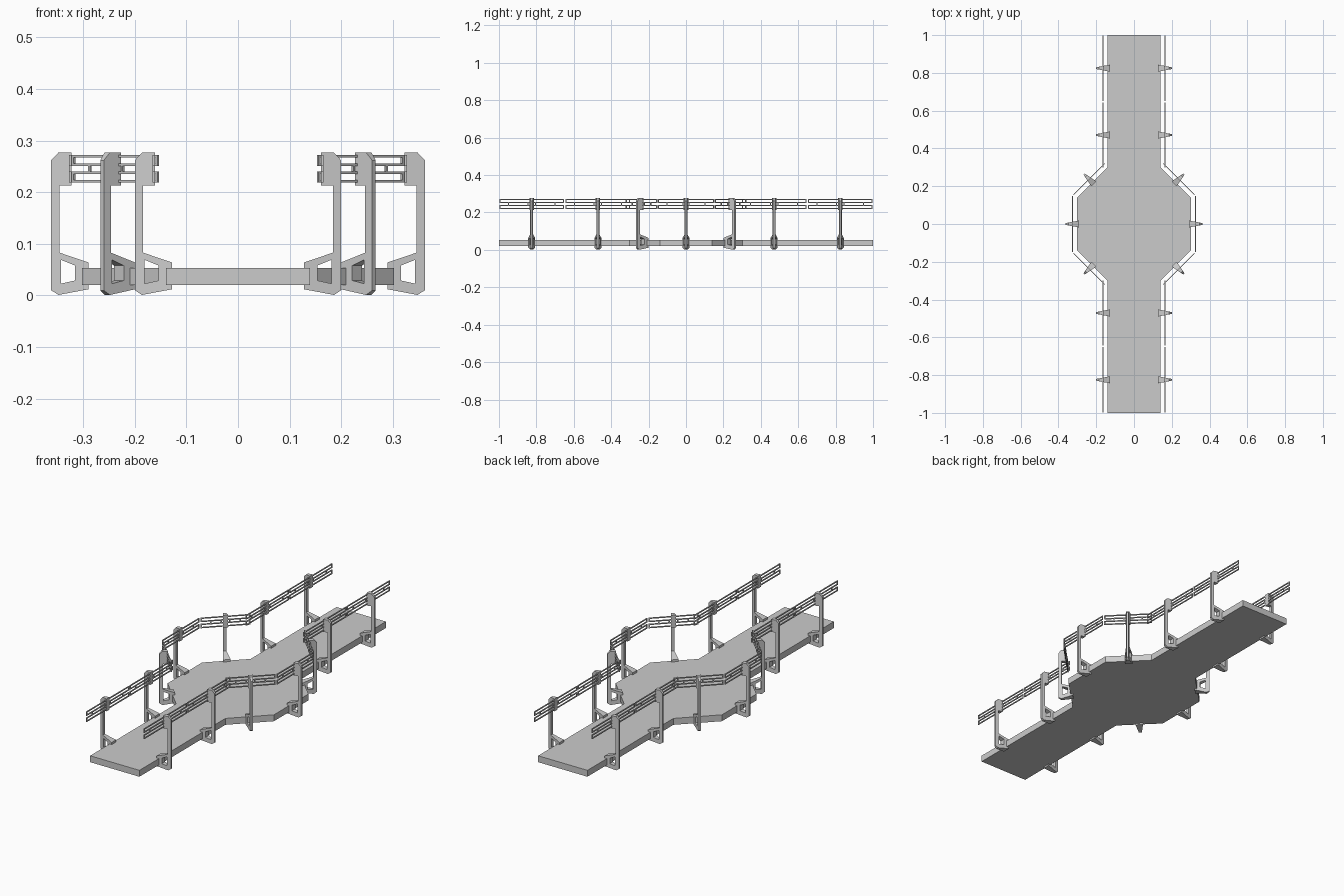
import bpy, bmesh, math
from mathutils import Matrix, Vector

cube = bpy.data.objects.get("Cube")
if cube:
    bpy.data.objects.remove(cube)

grey = bpy.data.materials.new("light_grey")
grey.use_nodes = True
COLOUR = (0.6, 0.6, 0.6, 1)
grey.diffuse_color = COLOUR
grey.node_tree.nodes["Principled BSDF"].inputs["Base Color"].default_value = COLOUR


def finish(name, bm, matrix=None):
    bmesh.ops.recalc_face_normals(bm, faces=bm.faces)
    mesh = bpy.data.meshes.new(name)
    bm.to_mesh(mesh)
    bm.free()
    mesh.materials.append(grey)
    obj = bpy.data.objects.new(name, mesh)
    if matrix:
        obj.matrix_world = matrix
    bpy.context.collection.objects.link(obj)
    return obj


def slab(name, outline, z0, z1):
    bm = bmesh.new()
    face = bm.faces.new([bm.verts.new((x, y, z0)) for x, y in outline])
    ext = bmesh.ops.extrude_face_region(bm, geom=[face])
    verts = [v for v in ext["geom"] if isinstance(v, bmesh.types.BMVert)]
    bmesh.ops.translate(bm, verts=verts, vec=(0, 0, z1 - z0))
    return finish(name, bm)


# Post side profile (outward distance from deck edge, height) and its foot opening
POST = [(-0.012, 0.012), (0.046, 0.001), (0.06, 0.01), (0.06, 0.262), (0.046, 0.277),
        (0.021, 0.277), (0.021, 0.213), (0.044, 0.213), (0.044, 0.083), (-0.012, 0.064)]
OPENING = [(0.014, 0.029), (0.041, 0.023), (0.041, 0.069), (0.014, 0.058)]


def half_width(d):
    # Posts are wedges, wide at the deck and thin outside
    return 0.0185 - (d + 0.012) * 0.19


def post(name, matrix):
    bm = bmesh.new()
    loops = [[[bm.verts.new((d, s * half_width(d), z)) for d, z in shape]
              for shape in (POST, OPENING)] for s in (-1, 1)]
    for side in loops:
        edges = [bm.edges.new((lp[i - 1], lp[i])) for lp in side for i in range(len(lp))]
        bmesh.ops.triangle_fill(bm, edges=edges, use_beauty=True)
    for a, b in zip(*loops):
        for i in range(len(a)):
            bm.faces.new((a[i - 1], a[i], b[i], b[i - 1]))
    bmesh.ops.dissolve_limit(bm, angle_limit=0.01, verts=bm.verts, edges=bm.edges)
    return finish(name, bm, matrix)


def bar(bm, t0, t1, z0, z1, thick=0.005):
    size = (thick, t1 - t0 + thick, z1 - z0 + thick)
    at = Vector((0.0235, (t0 + t1) / 2, (z0 + z1) / 2))
    bmesh.ops.create_cube(bm, size=1, matrix=Matrix.Translation(at) @ Matrix.Diagonal((*size, 1)))


def railing(name, matrix, half):
    bm = bmesh.new()
    levels = [0.2215, 0.238, 0.253, 0.2695]
    for z in levels:
        bar(bm, -half, half, z, z)
    for s in (-1, 1):
        bar(bm, s * half, s * half, levels[0], levels[1])
        bar(bm, s * half, s * half, levels[2], levels[3])
        for t in (0.02, half - 0.045):
            bar(bm, s * t, s * t, levels[1], levels[2])
    return finish(name, bm, matrix)


# Decks
A, B, LOW, HIGH = 0.14, 0.302, 0.02, 0.053
slab("centre_platform", [(A, -B), (B, -A), (B, A), (A, B), (-A, B), (-B, A), (-B, -A), (-A, -B)], LOW, HIGH)
for label, s in (("front", -1), ("back", 1)):
    slab(label + "_walkway", [(-A, s * B), (A, s * B), (A, s), (-A, s)], LOW, HIGH)

# Posts with railings: edge position, outward angle, railing half length
MID = (A + B) / 2
stations = [(B, 0, 0, 0.147)]
for s in (-1, 1):
    stations += [(A, s * 0.825, 0, 0.17), (A, s * 0.471, 0, 0.17), (MID, s * MID, s * math.pi / 4, 0.115)]

for side, turn in (("left", 0), ("right", math.pi)):
    for i, (x, y, angle, half) in enumerate(stations):
        place = (Matrix.Rotation(turn, 4, "Z") @ Matrix.Translation((x, y, 0))
                 @ Matrix.Rotation(angle, 4, "Z"))
        post(f"{side}_post_{i + 1}", place)
        railing(f"{side}_railing_{i + 1}", place, half)
